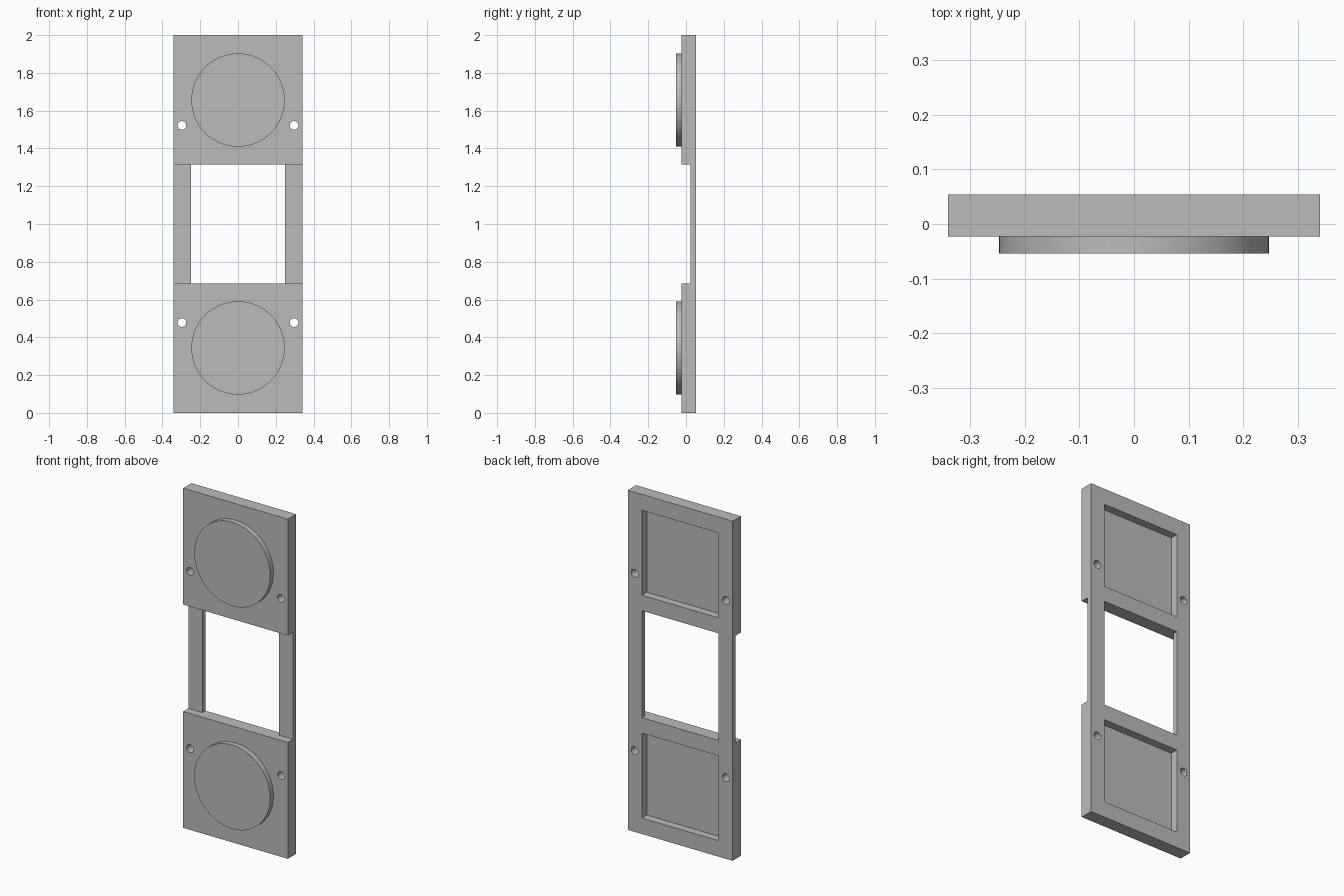
import bpy
import math

if "Cube" in bpy.data.objects:
    bpy.data.objects.remove(bpy.data.objects["Cube"], do_unlink=True)

# Overall proportions
HALF_W, FRONT, BACK = 0.341, -0.023, 0.054
DISC_FRONT = -0.054
OPENING = 0.25           # half width of window and pockets
WINDOW_HALF_H = 0.315
RAIL_FRONT = 0.025
POCKET_FLOOR = 0.008
PANEL_OFFSET = 0.656     # disc and pocket centres from mid height
HOLE_X, HOLE_OFFSET, HOLE_R = 0.297, 0.522, 0.023

grey = bpy.data.materials.new("plain grey")
grey.use_nodes = True
colour = (0.5, 0.5, 0.5, 1)
grey.diffuse_color = colour
grey.node_tree.nodes["Principled BSDF"].inputs["Base Color"].default_value = colour


def box(name, half_x, y0, y1, z0, z1):
    bpy.ops.mesh.primitive_cube_add(size=1, location=(0, (y0 + y1) / 2, (z0 + z1) / 2))
    ob = bpy.context.object
    ob.name = name
    ob.scale = (2 * half_x, y1 - y0, z1 - z0)
    bpy.ops.object.transform_apply(location=True, scale=True)
    ob.data.materials.append(grey)
    return ob


def cylinder(name, radius, x, y0, y1, z, sides):
    bpy.ops.mesh.primitive_cylinder_add(vertices=sides, radius=radius, depth=y1 - y0,
                                        location=(x, (y0 + y1) / 2, z),
                                        rotation=(math.pi / 2, 0, 0))
    ob = bpy.context.object
    ob.name = name
    bpy.ops.object.transform_apply(location=True, rotation=True)
    ob.data.materials.append(grey)
    return ob


def smooth(ob):
    bpy.ops.object.select_all(action="DESELECT")
    ob.select_set(True)
    bpy.context.view_layer.objects.active = ob
    bpy.ops.object.shade_smooth_by_angle(angle=math.radians(30))


def cut(target, cutter):
    bpy.context.view_layer.objects.active = target
    mod = target.modifiers.new("cut", "BOOLEAN")
    mod.operation = "DIFFERENCE"
    mod.solver = "EXACT"
    mod.object = cutter
    bpy.ops.object.modifier_apply(modifier=mod.name)
    bpy.data.objects.remove(cutter, do_unlink=True)


# Main plate with a thinned middle and an open window
plate = box("plate", HALF_W, FRONT, BACK, 0, 2)
low, high = 1 - WINDOW_HALF_H, 1 + WINDOW_HALF_H
cut(plate, box("notch_cutter", 1, -1, RAIL_FRONT, low, high))
cut(plate, box("window_cutter", OPENING, -1, 1, low, high))

for side, label in ((-1, "lower"), (1, "upper")):
    z = 1 + side * PANEL_OFFSET
    # Square pocket in the back
    cut(plate, box("pocket_cutter", OPENING, POCKET_FLOOR, 1, z - OPENING, z + OPENING))
    # Screw holes
    for x in (-HOLE_X, HOLE_X):
        cut(plate, cylinder("hole_cutter", HOLE_R, x, -1, 1, 1 + side * HOLE_OFFSET, 32))
    # Raised disc on the front
    smooth(cylinder(label + "_disc", 0.247, 0, DISC_FRONT, FRONT + 0.005, z, 96))
smooth(plate)
